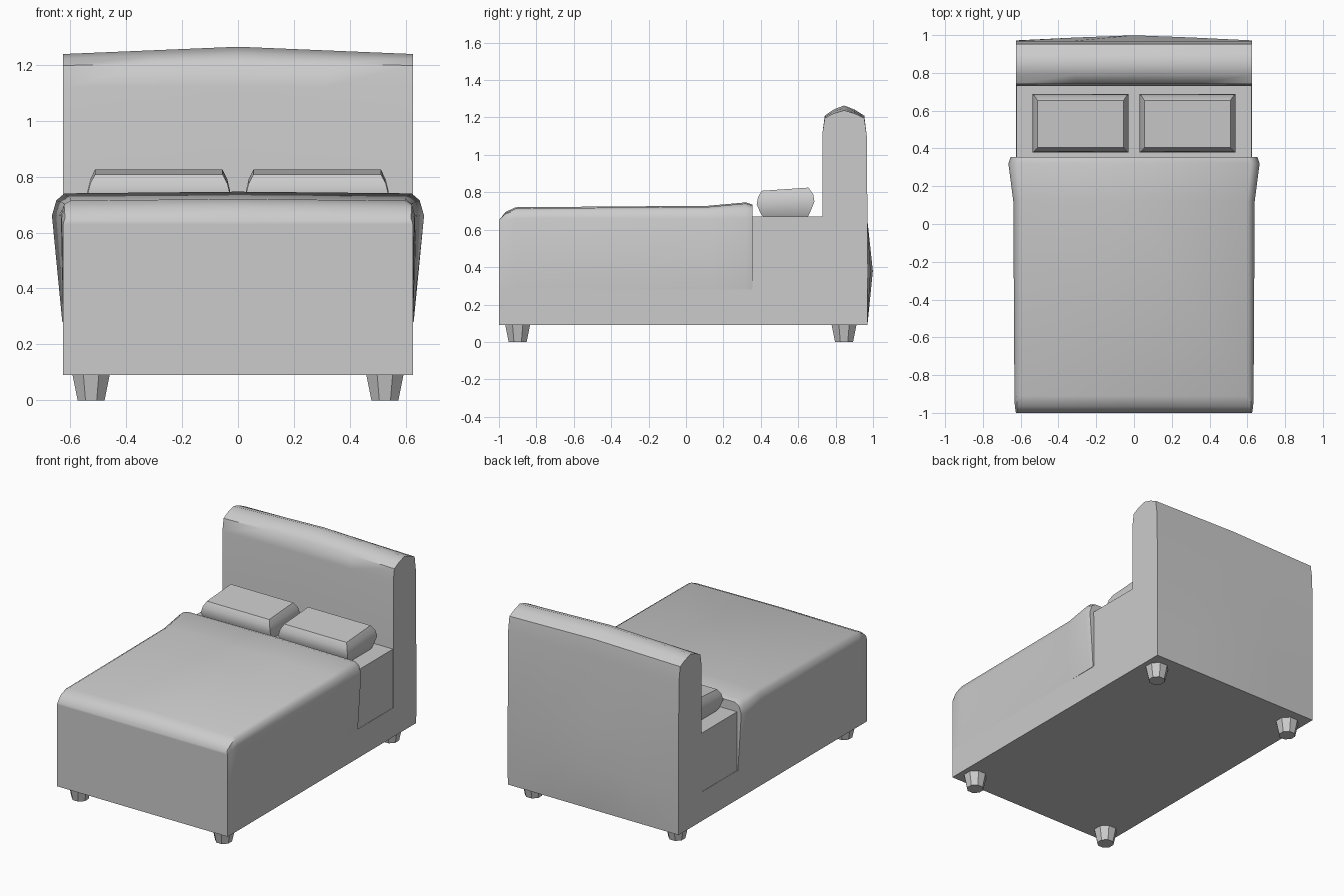
import bpy, bmesh, math

if "Cube" in bpy.data.objects:
    bpy.data.objects.remove(bpy.data.objects["Cube"])


def finish(name, bm, angle=40):
    bmesh.ops.recalc_face_normals(bm, faces=bm.faces)
    mesh = bpy.data.meshes.new(name)
    bm.to_mesh(mesh)
    bm.free()
    ob = bpy.data.objects.new(name, mesh)
    bpy.context.collection.objects.link(ob)
    bpy.ops.object.select_all(action='DESELECT')
    ob.select_set(True)
    bpy.context.view_layer.objects.active = ob
    if angle:
        bpy.ops.object.shade_smooth_by_angle(angle=math.radians(angle))
    return ob


def loft(name, rings, angle=40):
    """Skin closed rings of equal length and cap both ends."""
    bm = bmesh.new()
    loops = [[bm.verts.new(p) for p in r] for r in rings]
    n = len(loops[0])
    for a, b in zip(loops, loops[1:]):
        for i in range(n):
            j = (i + 1) % n
            bm.faces.new((a[i], a[j], b[j], b[i]))
    bm.faces.new(loops[0])
    bm.faces.new(loops[-1])
    return finish(name, bm, angle)


def box(name, x0, x1, y0, y1, z0, z1):
    return loft(name, [[(x0, y0, z), (x1, y0, z), (x1, y1, z), (x0, y1, z)]
                       for z in (z0, z1)], 0)


W = 0.625

# Base frame and mattress
box("base_frame", -W, W, -1.0, 0.93, 0.09, 0.282)
box("mattress", -W + 0.002, W - 0.002, -0.95, 0.75, 0.28, 0.67)

# Blanket: cross-sections from foot to head, (y, hem half width, shoulder flare, shoulder z, top z, edge inset)
sections = [(-1.0, W, 0.0, 0.63, 0.65, 0.02),
            (-0.965, W, 0.006, 0.65, 0.695, 0.03),
            (-0.91, W, 0.008, 0.66, 0.72, 0.035),
            (0.12, W, 0.014, 0.66, 0.728, 0.04),
            (0.32, W + 0.003, 0.037, 0.66, 0.746, 0.045),
            (0.355, W + 0.003, 0.025, 0.66, 0.735, 0.045),
            (0.356, W, 0.0, 0.60, 0.665, 0.03)]
rings = []
for y, w, f, zs, zt, d in sections:
    half = [(w, 0.28), (w + f, zs), (w + f - d * 0.35, (zs + zt) / 2 + 0.012),
            (w + f - d, zt - 0.006)]
    rings.append([(x, y, z) for x, z in half] + [(0, y, zt)]
                 + [(-x, y, z) for x, z in reversed(half)])
loft("blanket", rings, 50)

# Headboard: side profile swept across the width, arched on top and bowed at the back
rings = []
for x, arch, bow in ((-W, 0, 0), (-W / 2, 0.013, 0.015), (0, 0.026, 0.027),
                     (W / 2, 0.013, 0.015), (W, 0, 0)):
    profile = [(0.92, 0.09), (0.92, 0.28), (0.73, 0.28), (0.73, 1.12),
               (0.742, 1.197 + arch / 2), (0.79, 1.222 + arch * 0.8),
               (0.845, 1.238 + arch),
               (0.90, 1.222 + arch * 0.8), (0.953, 1.197 + arch / 2),
               (0.967, 1.10), (0.97, 0.65), (0.972 + bow, 0.38), (0.97, 0.09)]
    rings.append([(x, y, z) for y, z in profile])
loft("headboard", rings, 50)

# Pillows: stacked rounded rectangles, (z front, z back, half x, y front, y back)
layers = [(0.66, 0.66, 0.225, 0.42, 0.645), (0.685, 0.685, 0.24, 0.40, 0.66),
          (0.735, 0.75, 0.255, 0.378, 0.687), (0.775, 0.79, 0.245, 0.385, 0.68),
          (0.808, 0.825, 0.228, 0.405, 0.655)]
for side, name in ((-1, "pillow_left"), (1, "pillow_right")):
    cx = side * 0.283
    loft(name, [[(cx - h, a, zf), (cx + h, a, zf), (cx + h, b, zb), (cx - h, b, zb)]
                for zf, zb, h, a, b in layers], 50)

# Tapered legs
for x in (-0.525, 0.525):
    for y, name in ((-0.9, "front_leg"), (0.845, "rear_leg")):
        loft(name, [[(x + r * math.cos(math.pi * (i + 0.5) / 4),
                      y + r * math.sin(math.pi * (i + 0.5) / 4), z) for i in range(8)]
                    for r, z in ((0.052, 0), (0.072, 0.092))])
